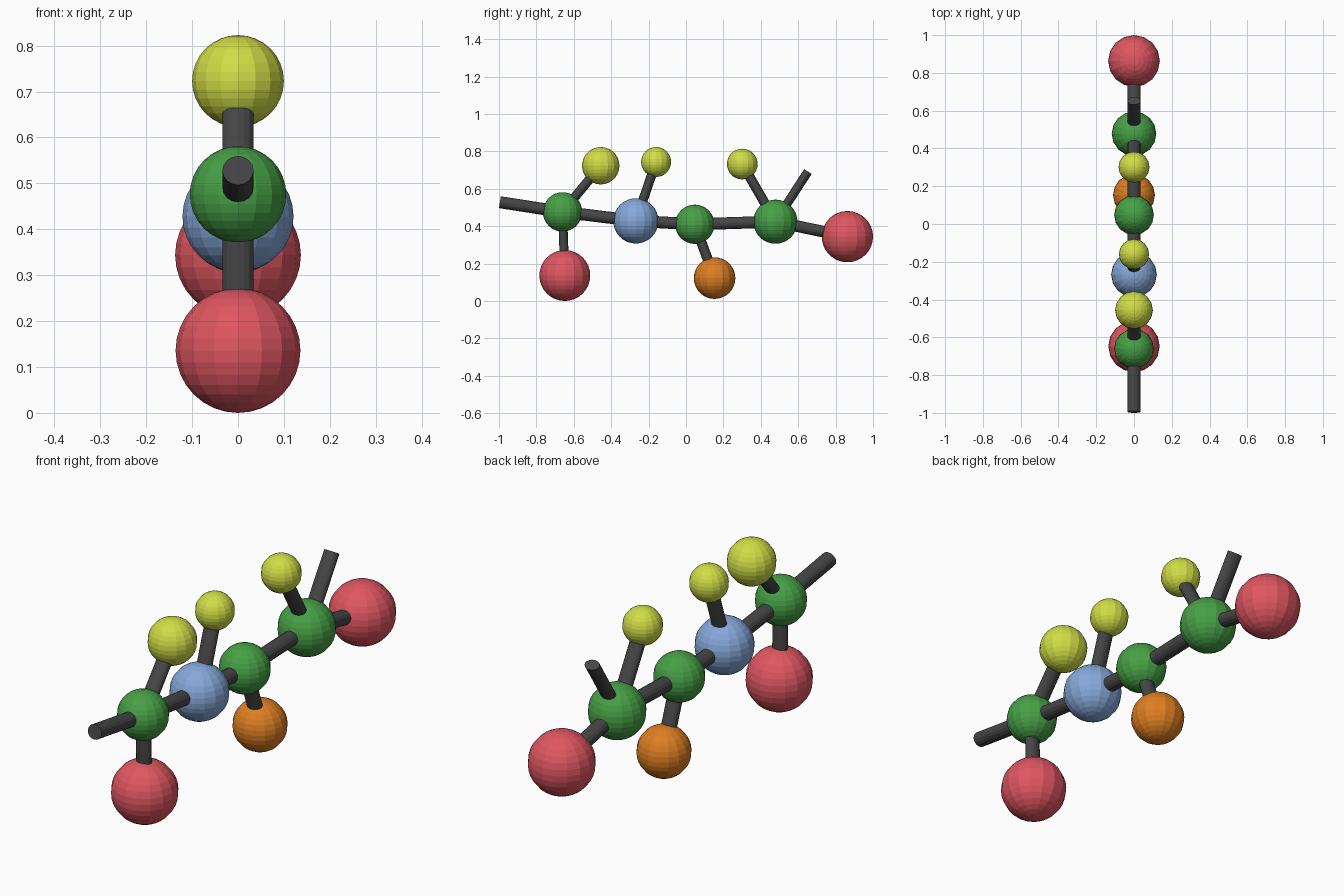
import bpy, math
from mathutils import Matrix, Vector

if "Cube" in bpy.data.objects:
    bpy.data.objects.remove(bpy.data.objects["Cube"])


def make_material(name, rgb):
    # sRGB 0-255 to linear
    lin = [((c / 255 + 0.055) / 1.055) ** 2.4 for c in rgb]
    mat = bpy.data.materials.new(name)
    mat.diffuse_color = (*lin, 1)
    mat.use_nodes = True
    mat.node_tree.nodes["Principled BSDF"].inputs["Base Color"].default_value = mat.diffuse_color
    return mat


MATS = {
    "red": make_material("red", (223, 86, 97)),
    "green": make_material("green", (70, 160, 70)),
    "blue": make_material("blue", (133, 168, 217)),
    "yellow": make_material("yellow", (207, 221, 70)),
    "orange": make_material("orange", (221, 126, 34)),
    "dark grey": make_material("dark grey", (70, 70, 70)),
}


def ball(name, colour, y, z, r):
    bpy.ops.mesh.primitive_uv_sphere_add(segments=16, ring_count=16, radius=r, location=(0, y, z))
    ob = bpy.context.object
    ob.name = name
    ob.data.materials.append(MATS[colour])


def rod(name, a, b, half_depth):
    # oval rod in the x = 0 plane, running from a to b
    a, b = Vector((0, *a)), Vector((0, *b))
    d = b - a
    bpy.ops.mesh.primitive_cylinder_add(vertices=16, radius=1, depth=1)
    ob = bpy.context.object
    ob.name = name
    ob.data.transform(Matrix.Translation((a + b) / 2)
                      @ Matrix.Rotation(math.atan2(-d.y, d.z), 4, 'X')
                      @ Matrix.Diagonal((0.034, half_depth, d.length, 1)))
    ob.data.materials.append(MATS["dark grey"])


# balls: colour, y, z, radius
BALLS = {
    "chain_ball_1": ("green", -0.66, 0.476, 0.105),
    "chain_ball_2": ("blue", -0.268, 0.428, 0.121),
    "chain_ball_3": ("green", 0.047, 0.41, 0.105),
    "chain_ball_4": ("green", 0.478, 0.424, 0.118),
    "end_ball": ("red", 0.863, 0.344, 0.137),
    "low_red_ball": ("red", -0.648, 0.136, 0.136),
    "low_orange_ball": ("orange", 0.153, 0.122, 0.111),
    "top_ball_1": ("yellow", -0.456, 0.723, 0.1),
    "top_ball_2": ("yellow", -0.16, 0.743, 0.08),
    "top_ball_3": ("yellow", 0.301, 0.732, 0.082),
}
for name, spec in BALLS.items():
    ball(name, *spec)

# rods joining pairs of balls
for a, b, h in [
    ("chain_ball_1", "chain_ball_2", 0.032),
    ("chain_ball_2", "chain_ball_3", 0.032),
    ("chain_ball_3", "chain_ball_4", 0.032),
    ("chain_ball_4", "end_ball", 0.031),
    ("chain_ball_1", "low_red_ball", 0.024),
    ("chain_ball_3", "low_orange_ball", 0.027),
    ("chain_ball_1", "top_ball_1", 0.025),
    ("chain_ball_2", "top_ball_2", 0.025),
    ("chain_ball_4", "top_ball_3", 0.026),
]:
    rod("rod_" + a + "_to_" + b, BALLS[a][1:3], BALLS[b][1:3], h)

# open rods with free ends
rod("open_rod_front", BALLS["chain_ball_1"][1:3], (-0.995, 0.528), 0.032)
rod("open_rod_top", BALLS["chain_ball_4"][1:3], (0.652, 0.692), 0.024)
